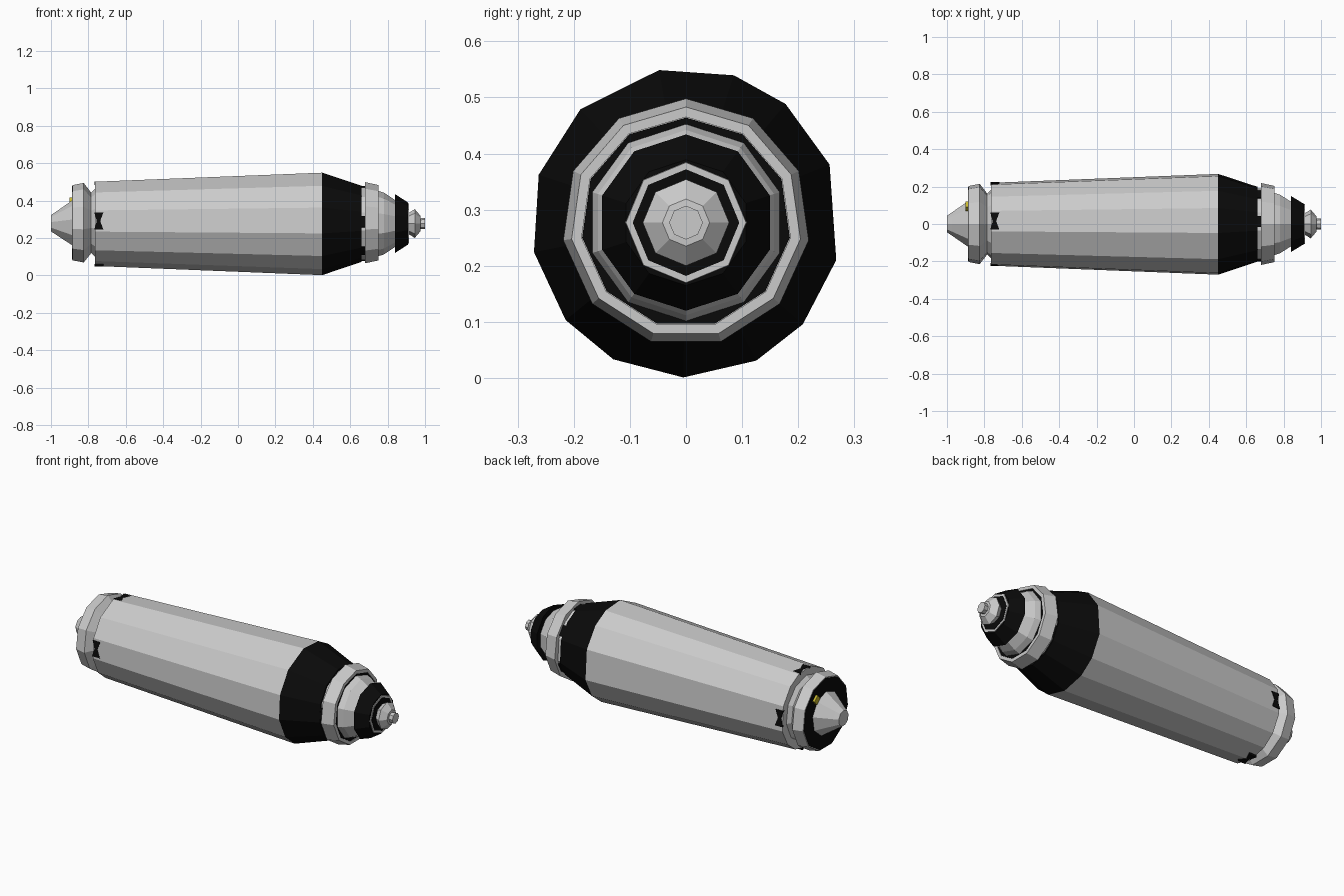
import bpy, bmesh
from math import radians, cos, sin

if "Cube" in bpy.data.objects:
    bpy.data.objects.remove(bpy.data.objects["Cube"])

ZC = 0.277


def material(name, rgb):
    m = bpy.data.materials.new(name)
    m.diffuse_color = (*rgb, 1)
    m.use_nodes = True
    m.node_tree.nodes["Principled BSDF"].inputs["Base Color"].default_value = m.diffuse_color
    return m


BLACK = material("black", (0.003, 0.003, 0.003))
YELLOW = material("yellow", (0.6, 0.5, 0.03))


def finish(name, bm, *mats):
    bmesh.ops.recalc_face_normals(bm, faces=bm.faces)
    me = bpy.data.meshes.new(name)
    bm.to_mesh(me)
    bm.free()
    ob = bpy.data.objects.new(name, me)
    for m in mats:
        me.materials.append(m)
    bpy.context.collection.objects.link(ob)
    return ob


def ring_angles(n, start=90):
    return [start + 360 * i / n for i in range(n)]


def lathe(name, profile, angles, *mats):
    """Faceted solid along x from (x, radius) points; flat end caps."""
    bm = bmesh.new()
    rows = [[bm.verts.new((x, r * cos(radians(a)), ZC + r * sin(radians(a))))
             for a in angles] for x, r in profile]
    n = len(angles)
    for a, b in zip(rows, rows[1:]):
        for i in range(n):
            j = (i + 1) % n
            bm.faces.new((a[i], a[j], b[j], b[i]))
    bm.faces.new(rows[0])
    bm.faces.new(rows[-1])
    return finish(name, bm, *mats)


def plate(name, outline, angle, r, thick, mat):
    """Thin plate lying on the hull at an angle; outline in (x, sideways)."""
    bm = bmesh.new()
    c, s = cos(radians(angle)), sin(radians(angle))
    lo, hi = [[bm.verts.new((x, q * c - t * s, ZC + q * s + t * c))
               for x, t in outline] for q in (r - thick, r)]
    bm.faces.new(lo)
    bm.faces.new(hi)
    for i in range(len(lo)):
        j = (i + 1) % len(lo)
        bm.faces.new((lo[i], lo[j], hi[j], hi[i]))
    finish(name, bm, mat)


# main hull: slightly irregular thirteen-sided tube
HULL = [100, 72, 50, 22, -14, -41, -63, -91, -118, -141, -169, -198, -227]
lathe("hull", [(-0.765, 0.227), (0.45, 0.276)], HULL)
lathe("dark_shoulder", [(0.45, 0.276), (0.66, 0.205)], HULL, BLACK)

# notch markings at the tail end of the hull
NOTCH = [(-0.768, -0.045), (-0.72, -0.045), (-0.737, 0), (-0.72, 0.045),
         (-0.768, 0.045), (-0.755, 0)]
for i, (a, r) in enumerate([(86, 0.223), (4, 0.221), (-91, 0.229), (-183.5, 0.223)]):
    plate(f"tail_notch_{i}", NOTCH, a, r, 0.012, BLACK)

# tail ring, its dark rear plate and the exhaust cone
R11 = ring_angles(11)
lathe("tail_ring", [(-0.885, 0.205), (-0.825, 0.217), (-0.785, 0.165), (-0.76, 0.19)], R11)
lathe("tail_plate", [(-0.888, 0.2), (-0.88, 0.2)], R11, BLACK)
lathe("tail_cone", [(-1.0, 0.045), (-0.975, 0.062), (-0.885, 0.125)], ring_angles(9))
plate("tail_lamp", [(-0.9, -0.02), (-0.885, -0.02), (-0.885, 0.02), (-0.9, 0.02)],
      50, 0.165, 0.035, YELLOW)

# collar with dark gaps between shoulder and front ring
lathe("collar", [(0.655, 0.195), (0.69, 0.195)], HULL)
for i in range(6):
    plate(f"collar_gap_{i}", [(0.655, -0.03), (0.685, -0.03), (0.685, 0.03), (0.655, 0.03)],
          HULL[2 * i] - 14, 0.198, 0.012, BLACK)

# front ring with recessed dark groove
lathe("front_ring", [(0.68, 0.221), (0.75, 0.206), (0.75, 0.188), (0.74, 0.188)], R11)
lathe("front_groove", [(0.735, 0.187), (0.748, 0.187)], R11, BLACK)
lathe("neck_cone", [(0.74, 0.178), (0.78, 0.165), (0.84, 0.125)], ring_angles(10))

# dark nose cap, bright rim and tip
R8 = ring_angles(8)
lathe("nose_cap", [(0.84, 0.157), (0.91, 0.112)], ring_angles(10), BLACK)
lathe("nose_rim", [(0.905, 0.109), (0.913, 0.107)], R8)
lathe("nose_recess", [(0.91, 0.095), (0.915, 0.095)], R8, BLACK)
lathe("nose_tip", [(0.91, 0.055), (0.945, 0.077), (0.975, 0.042),
                   (0.976, 0.028), (1.0, 0.03)], R8)
